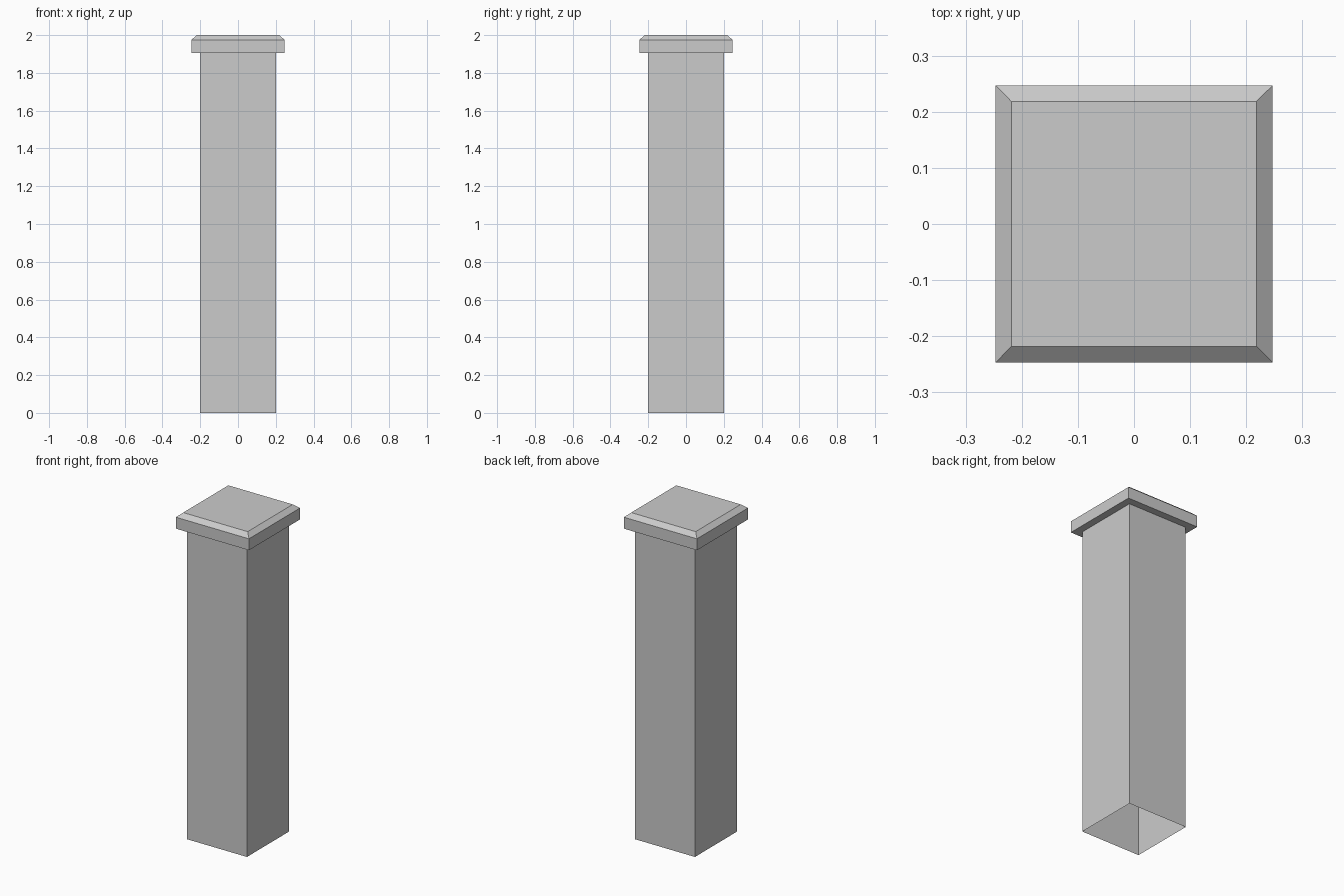
import bpy
import bmesh

cube = bpy.data.objects.get("Cube")
if cube:
    bpy.data.objects.remove(cube, do_unlink=True)

# Stone colour
stone = bpy.data.materials.new("grey_stone")
stone.use_nodes = True
colour = (0.6, 0.6, 0.6, 1)
stone.diffuse_color = colour
stone.node_tree.nodes["Principled BSDF"].inputs["Base Color"].default_value = colour


def square_shell(name, profile):
    """Join square rings of (half width, height), closed at the top only."""
    bm = bmesh.new()
    corners = ((-1, -1), (1, -1), (1, 1), (-1, 1))
    rings = [[bm.verts.new((x * h, y * h, z)) for x, y in corners] for h, z in profile]
    for low, high in zip(rings, rings[1:]):
        for i in range(4):
            j = (i + 1) % 4
            bm.faces.new((low[i], low[j], high[j], high[i]))
    bm.faces.new(rings[-1])
    mesh = bpy.data.meshes.new(name)
    bm.to_mesh(mesh)
    bm.free()
    mesh.materials.append(stone)
    obj = bpy.data.objects.new(name, mesh)
    bpy.context.collection.objects.link(obj)
    return obj


# Hollow square shaft, flaring into an overhanging cap with a chamfered top
SHAFT, CAP, CAP_TOP = 0.202, 0.247, 0.218
square_shell("pillar", [
    (SHAFT, 0), (SHAFT, 1.905),
    (CAP, 1.905), (CAP, 1.975), (CAP_TOP, 2),
])
